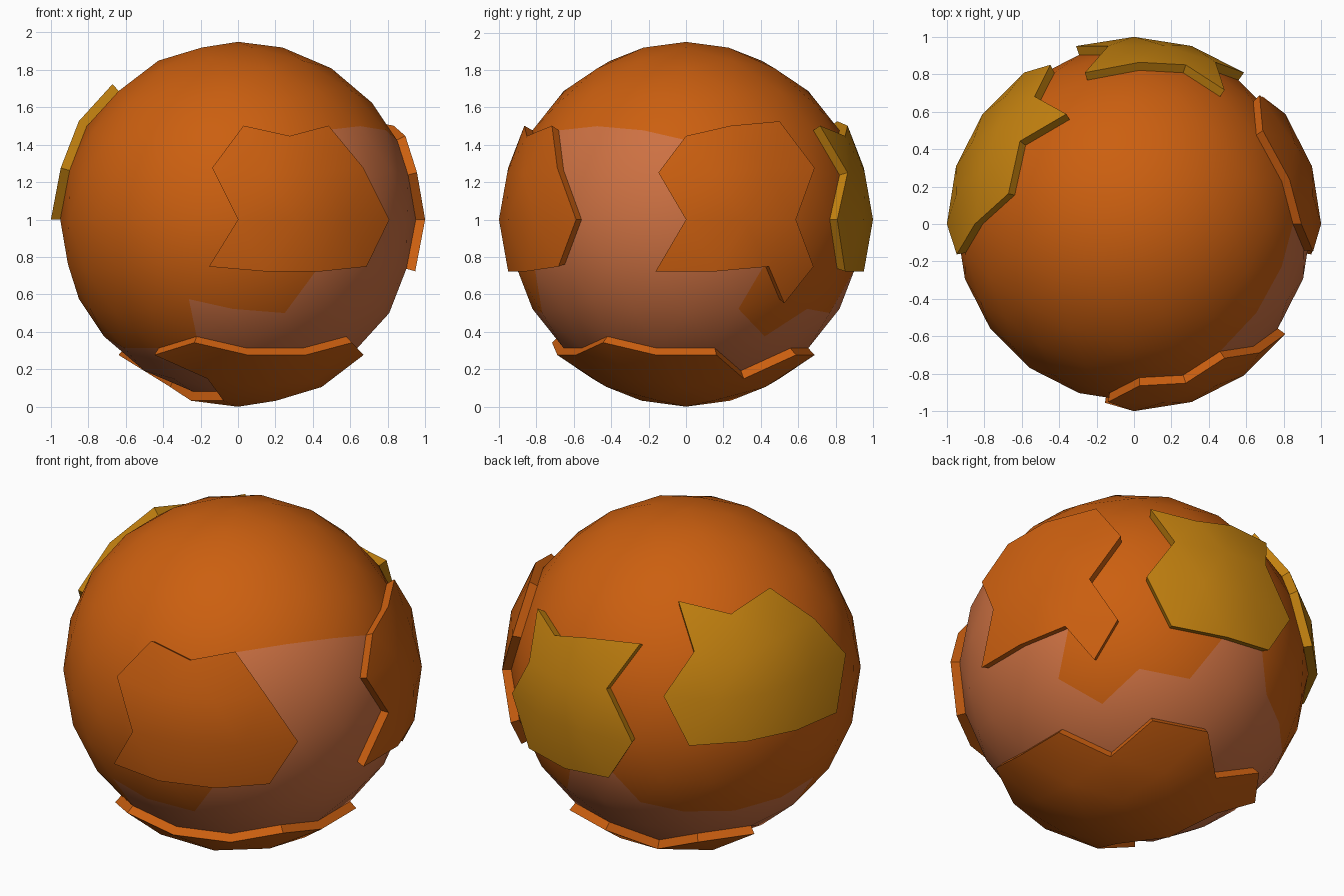
import bpy
import bmesh
import math
from mathutils import Vector

cube = bpy.data.objects.get("Cube")
if cube:
    bpy.data.objects.remove(cube, do_unlink=True)

CORE_RADIUS = 0.95
PLATE_RADIUS = 1.0
CENTRE = Vector((0, 0, 1))


def make_material(name, colour):
    mat = bpy.data.materials.new(name)
    mat.use_nodes = True
    mat.diffuse_color = (*colour, 1)
    mat.node_tree.nodes["Principled BSDF"].inputs["Base Color"].default_value = (*colour, 1)
    return mat


orange = make_material("orange", (0.60, 0.115, 0.005))
ochre = make_material("ochre", (0.56, 0.225, 0.005))
dusty_pink = make_material("dusty_pink", (0.61, 0.165, 0.055))


def polar(longitude, latitude):
    """Flatten the globe around its south pole."""
    angle = math.radians(longitude)
    reach = 90 + latitude
    return reach * math.cos(angle), reach * math.sin(angle)


def inside(face, outline):
    """True when the centre of the face lies within a longitude/latitude outline."""
    c = face.calc_center_median().normalized()
    px, py = polar(math.degrees(math.atan2(c.y, c.x)), math.degrees(math.asin(c.z)))
    points = [polar(*p) for p in outline]
    result = False
    for (ax, ay), (bx, by) in zip(points, points[1:] + points[:1]):
        if (ay > py) != (by > py) and px < ax + (py - ay) * (bx - ax) / (by - ay):
            result = not result
    return result


def new_globe(radius):
    bm = bmesh.new()
    bmesh.ops.create_icosphere(bm, subdivisions=3, radius=radius)
    return bm


def finish(bm, name, materials):
    bmesh.ops.translate(bm, verts=bm.verts, vec=CENTRE)
    mesh = bpy.data.meshes.new(name)
    bm.to_mesh(mesh)
    bm.free()
    for mat in materials:
        mesh.materials.append(mat)
    obj = bpy.data.objects.new(name, mesh)
    bpy.context.collection.objects.link(obj)
    bpy.ops.object.select_all(action="DESELECT")
    obj.select_set(True)
    bpy.context.view_layer.objects.active = obj
    bpy.ops.object.shade_smooth_by_angle(angle=math.radians(30))


def make_plate(name, mat, outline):
    """Raise a patch of the globe into a thick plate."""
    inner = CORE_RADIUS - 0.01
    bm = new_globe(inner)
    outside = [f for f in bm.faces if not inside(f, outline)]
    bmesh.ops.delete(bm, geom=outside, context="FACES")
    raised = bmesh.ops.extrude_face_region(bm, geom=bm.faces[:])
    for item in raised["geom"]:
        if isinstance(item, bmesh.types.BMVert):
            item.co *= PLATE_RADIUS / inner
    bmesh.ops.recalc_face_normals(bm, faces=bm.faces)
    finish(bm, name, [mat])


# Globe core, with the pink lowland coloured by face position
lowland = [
    (-108, -42), (-108, -27), (-92, -29), (-72, -32), (-63, -15), (-54, 0), (-63, 15),
    (-56, 29), (-36, 32), (-16, 30), (0, 27), (9, 15), (18, 0), (27, -15), (20, -29),
    (36, -42), (52, -29), (72, -32), (81, -15), (99, -15), (108, -27), (128, -29),
    (144, -32), (164, -29), (180, -27), (180, -42), (-158, -46), (-130, -46),
]
core = new_globe(CORE_RADIUS)
for face in core.faces:
    face.material_index = int(inside(face, lowland))
finish(core, "globe_core", [orange, dusty_pink])

# Raised orange plates
make_plate("front_plate", orange, [
    (-99, 15), (-90, 30), (-72, 27), (-56, 29), (-45, 15), (-36, 0),
    (-45, -15), (-63, -15), (-81, -15), (-99, -15), (-90, 0),
])
make_plate("side_plate", orange, [
    (0, 0), (-9, 15), (0, 27), (16, 30), (36, 32), (45, 15), (36, 0),
    (45, -15), (36, -27), (27, -15), (9, -15), (-9, -15),
])
make_plate("bottom_plate", orange, [
    (-130, -46), (-108, -42), (-86, -46), (-58, -46), (-36, -42), (-14, -46),
    (14, -46), (36, -58), (58, -46), (86, -46), (108, -58), (130, -46),
    (158, -46), (144, -63), (180, -74), (-108, -74), (-108, -58),
])

# Raised ochre plates
make_plate("back_plate", ochre, [
    (108, 32), (88, 30), (72, 27), (56, 29), (63, 15), (54, 0),
    (63, -15), (81, -15), (99, -15), (108, 0), (99, 15),
])
make_plate("back_corner_plate", ochre, [
    (122, 46), (144, 42), (166, 46), (180, 32), (189, 15), (180, 0),
    (162, 0), (144, 0), (126, 0), (117, 15), (128, 29),
])
